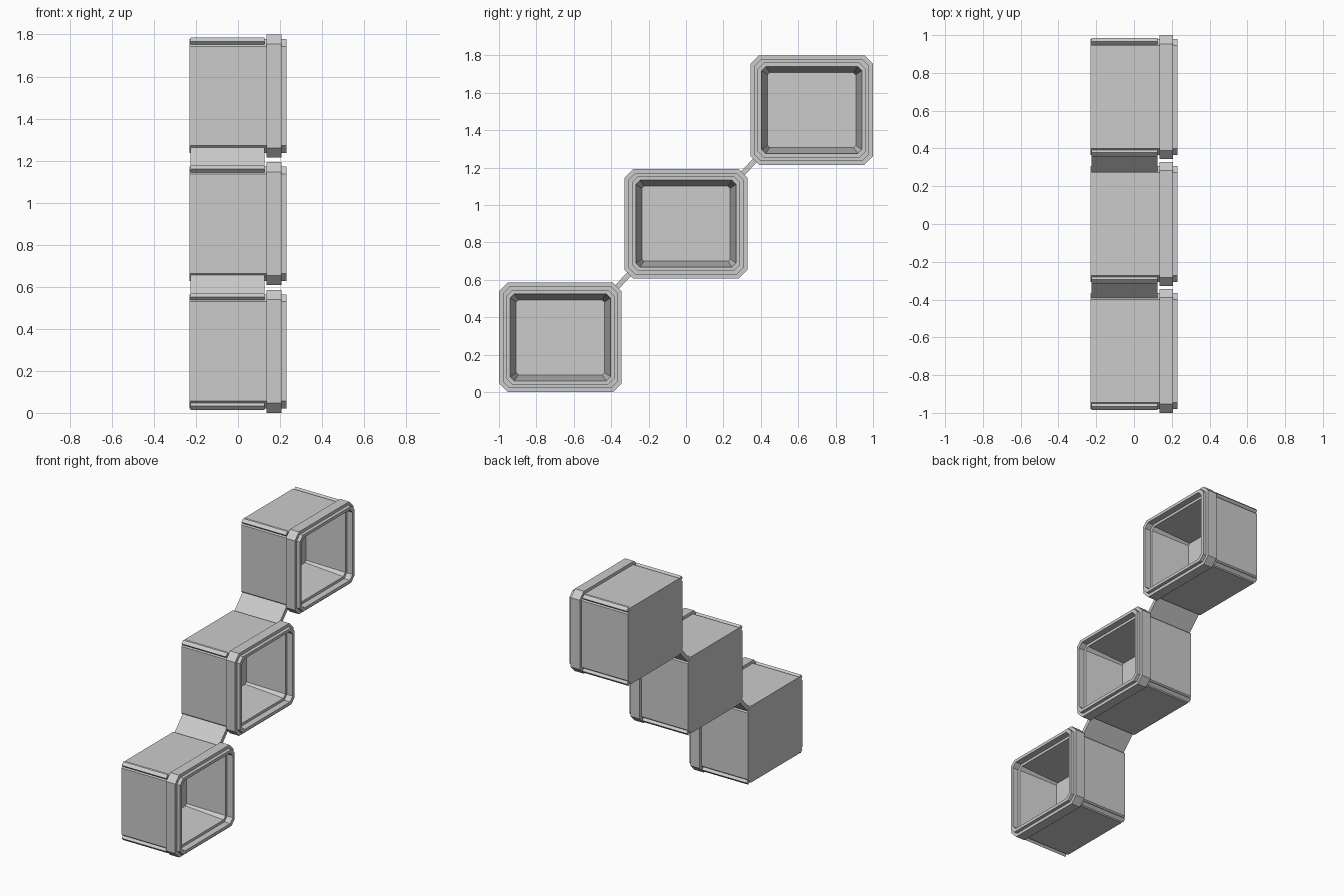
import bpy, bmesh, math
from mathutils import Matrix

if "Cube" in bpy.data.objects:
    bpy.data.objects.remove(bpy.data.objects["Cube"])

HY, HZ = 0.328, 0.2925                       # half size of the front frame
CENTRES = [(-0.672, 0.2925), (0.0, 0.9), (0.672, 1.5075)]


def make_object(name, bm):
    bmesh.ops.recalc_face_normals(bm, faces=bm.faces)
    me = bpy.data.meshes.new(name)
    bm.to_mesh(me)
    bm.free()
    ob = bpy.data.objects.new(name, me)
    bpy.context.collection.objects.link(ob)
    return ob


def ring(bm, cy, cz, x, inset, c):
    """Chamfered rectangle facing along x."""
    a, b = HY - inset, HZ - inset
    pts = [(a - c, -b), (a, -b + c), (a, b - c), (a - c, b),
           (-a + c, b), (-a, b - c), (-a, -b + c), (-a + c, -b)]
    return [bm.verts.new((x, cy + y, cz + z)) for y, z in pts]


def cube_box(name, cy, cz):
    # x, inset, chamfer: back panel, body, frame band, lip, recess, tapered cavity
    sections = [(-0.23, 0.021, 0.035), (0.135, 0.021, 0.035),
                (0.135, 0.0, 0.046), (0.206, 0.0, 0.046),
                (0.206, 0.021, 0.035), (0.23, 0.021, 0.035),
                (0.23, 0.042, 0.03), (0.185, 0.042, 0.03),
                (0.185, 0.06, 0.022), (-0.10, 0.092, 0.012)]
    bm = bmesh.new()
    rings = [ring(bm, cy, cz, *s) for s in sections]
    for r, s in zip(rings, rings[1:]):
        for i in range(8):
            j = (i + 1) % 8
            bm.faces.new((r[i], r[j], s[j], s[i]))
    bm.faces.new(rings[0])
    bm.faces.new(rings[-1])
    make_object(name, bm)


def strip(name, p, q, thick=0.028):
    """Thin plate across the body from p to q in the side plane."""
    dy, dz = q[0] - p[0], q[1] - p[1]
    bm = bmesh.new()
    m = (Matrix.Translation((-0.05, (p[0] + q[0]) / 2, (p[1] + q[1]) / 2))
         @ Matrix.Rotation(math.atan2(dz, dy), 4, 'X')
         @ Matrix.Diagonal((0.35, math.hypot(dy, dz), thick, 1)))
    bmesh.ops.create_cube(bm, size=1, matrix=m)
    make_object(name, bm)


# Three boxes with a ridge on each free corner
for n, (cy, cz) in enumerate(CENTRES):
    cube_box(f"open_box_{n + 1}", cy, cz)
    for sy in (-1, 1):
        for sz in (-1, 1):
            if (sy == sz == 1 and n < 2) or (sy == sz == -1 and n > 0):
                continue
            strip(f"corner_ridge_{n + 1}", (cy + sy * 0.285, cz + sz * 0.25),
                  (cy + sy * 0.304, cz + sz * 0.269))

# Diagonal webs joining neighbouring boxes
for n, (a, b) in enumerate(zip(CENTRES, CENTRES[1:])):
    strip(f"diagonal_web_{n + 1}", (a[0] + 0.285, a[1] + 0.25),
          (b[0] - 0.285, b[1] - 0.25))
